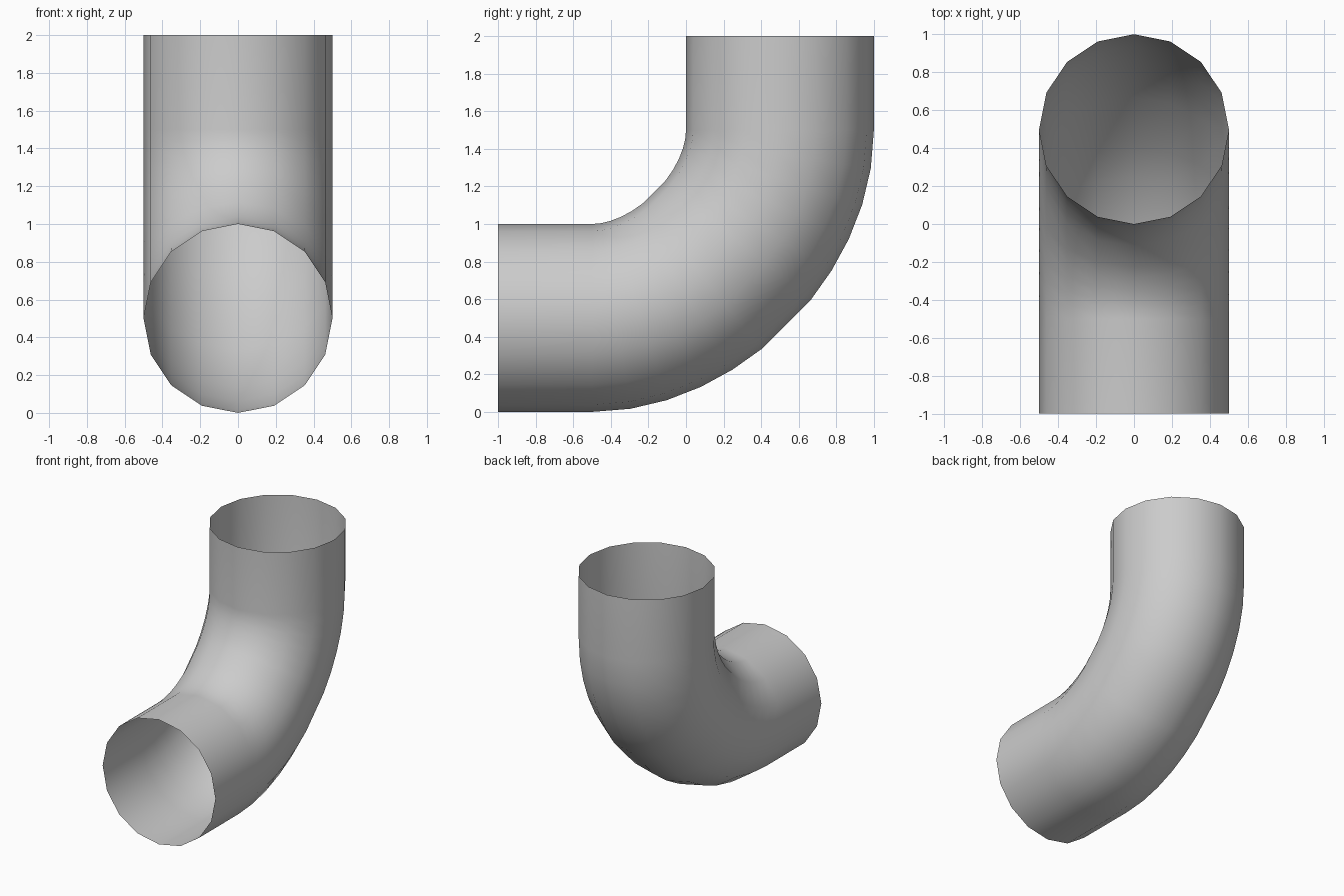
import bpy, bmesh, math
from mathutils import Vector

if "Cube" in bpy.data.objects:
    bpy.data.objects.remove(bpy.data.objects["Cube"])

SIDES, RADIUS = 16, 0.5


def bend(t):
    """Point and direction on the curved middle of the pipe's centre line."""
    point = Vector((0, -0.5 + 1.5 * (t - t**3 / 3), 0.5 + 1.5 * (t**2 - t**3 / 3)))
    direction = Vector((0, 1 - t**2, 2 * t - t**2)).normalized()
    return point, direction


# centre line: straight inlet, bend, straight outlet
path = [(Vector((0, -1, 0.5)), Vector((0, 1, 0)))]
path += [bend(i / 12) for i in range(13) if i != 6]
path += [(Vector((0, 0.5, 2)), Vector((0, 0, 1)))]

# sweep a 16-sided ring along the centre line, leaving both ends open
bm = bmesh.new()
side = Vector((1, 0, 0))
rings = []
for point, direction in path:
    up = side.cross(direction)
    ring = []
    for k in range(SIDES):
        a = 2 * math.pi * k / SIDES
        ring.append(bm.verts.new(point + RADIUS * (math.cos(a) * side + math.sin(a) * up)))
    rings.append(ring)

for r0, r1 in zip(rings, rings[1:]):
    for k in range(SIDES):
        n = (k + 1) % SIDES
        face = bm.faces.new((r0[k], r0[n], r1[n], r1[k]))
        face.smooth = True

mesh = bpy.data.meshes.new("pipe_elbow")
bm.to_mesh(mesh)
bm.free()
pipe = bpy.data.objects.new("pipe_elbow", mesh)
bpy.context.collection.objects.link(pipe)
